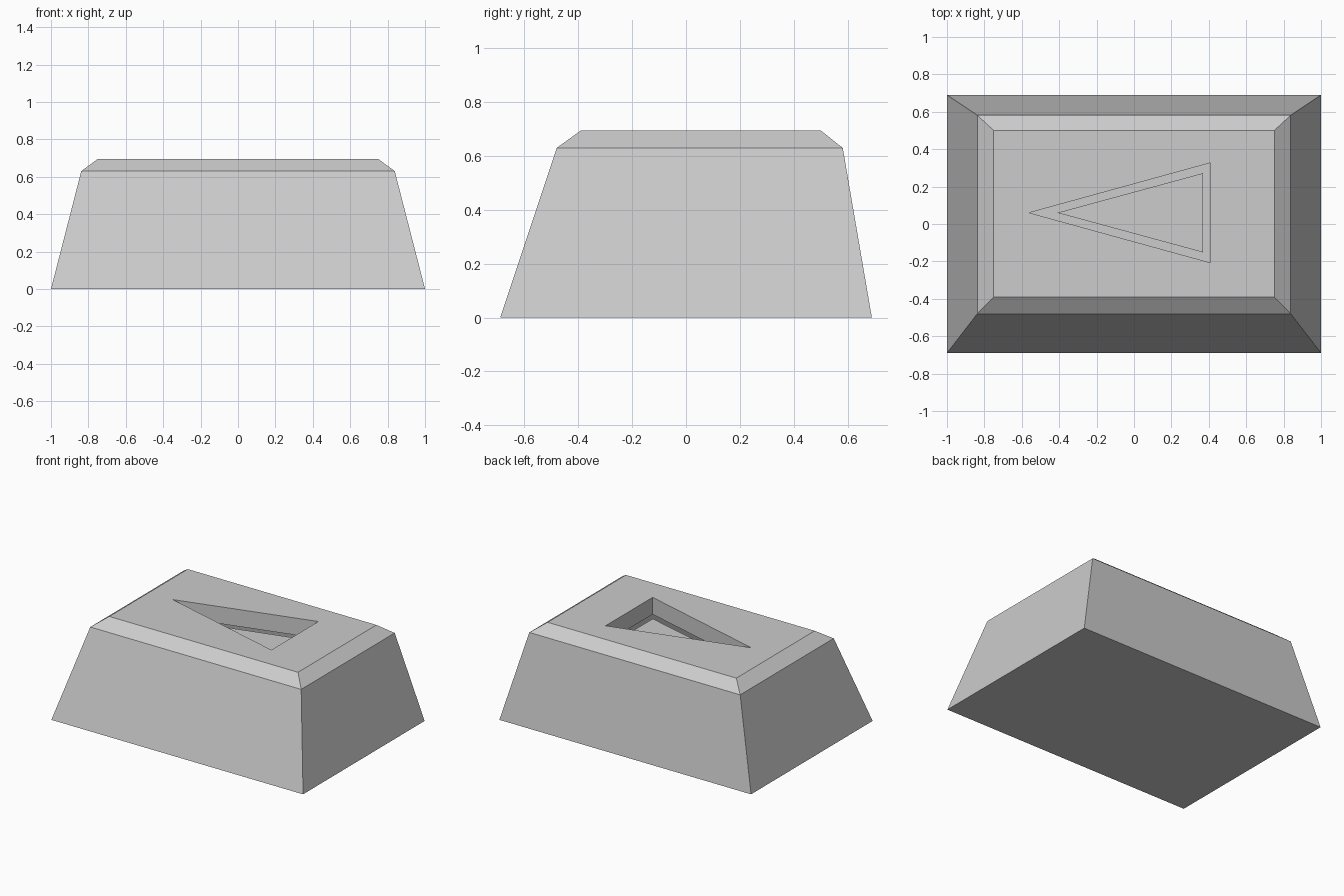
import bpy
import bmesh

cube = bpy.data.objects.get("Cube")
if cube:
    bpy.data.objects.remove(cube, do_unlink=True)

# Single grey plastic
grey = bpy.data.materials.new("light_grey")
grey.use_nodes = True
grey.diffuse_color = (0.604, 0.604, 0.604, 1)
grey.node_tree.nodes["Principled BSDF"].inputs["Base Color"].default_value = grey.diffuse_color

TOP = 0.695
DEPTH = 0.122


def rectangle(bm, half_x, front, back, z):
    corners = ((-half_x, front), (half_x, front), (half_x, back), (-half_x, back))
    return [bm.verts.new((x, y, z)) for x, y in corners]


def arrow(bm, tip, base, half_width, z, y=0.06):
    corners = ((tip, y), (base, y - half_width), (base, y + half_width))
    return [bm.verts.new((a, b, z)) for a, b in corners]


def loft(bm, lower, upper):
    n = len(lower)
    for i in range(n):
        j = (i + 1) % n
        bm.faces.new((lower[i], lower[j], upper[j], upper[i]))


def finish(bm, name):
    mesh = bpy.data.meshes.new(name)
    bm.to_mesh(mesh)
    bm.free()
    mesh.materials.append(grey)
    obj = bpy.data.objects.new(name, mesh)
    bpy.context.collection.objects.link(obj)
    return obj


# Key body: tapered sides, chamfered rim and closed underside
bm = bmesh.new()
base = rectangle(bm, 1.0, -0.69, 0.69, 0)
shoulder = rectangle(bm, 0.838, -0.48, 0.582, 0.63)
rim = rectangle(bm, 0.75, -0.39, 0.50, TOP)
bm.faces.new(base[::-1])
loft(bm, base, shoulder)
loft(bm, shoulder, rim)

# Arrow-shaped recess with upright walls
recess_top = arrow(bm, -0.56, 0.41, 0.267, TOP)
recess_low = arrow(bm, -0.56, 0.41, 0.267, TOP - DEPTH)
loft(bm, recess_top, recess_low)

# Flat top around the recess
edges = []
for ring in (rim, recess_top):
    for i, v in enumerate(ring):
        edges.append(bm.edges.get((v, ring[(i + 1) % len(ring)])))
filled = bmesh.ops.triangle_fill(bm, edges=edges, use_beauty=True, normal=(0, 0, 1))
top_faces = [f for f in filled["geom"] if isinstance(f, bmesh.types.BMFace)]
for f in top_faces:
    f.normal_update()
    if f.normal.z < 0:
        f.normal_flip()
inner = [e for e in bm.edges if len(e.link_faces) == 2
         and all(f in top_faces for f in e.link_faces)]
bmesh.ops.dissolve_edges(bm, edges=inner[:1], use_verts=False)
finish(bm, "key_body")

# Arrow plate at the bottom of the recess, with a narrow gap around it
bm = bmesh.new()
bm.faces.new(arrow(bm, -0.41, 0.37, 0.212, TOP - DEPTH))
finish(bm, "arrow_plate")
